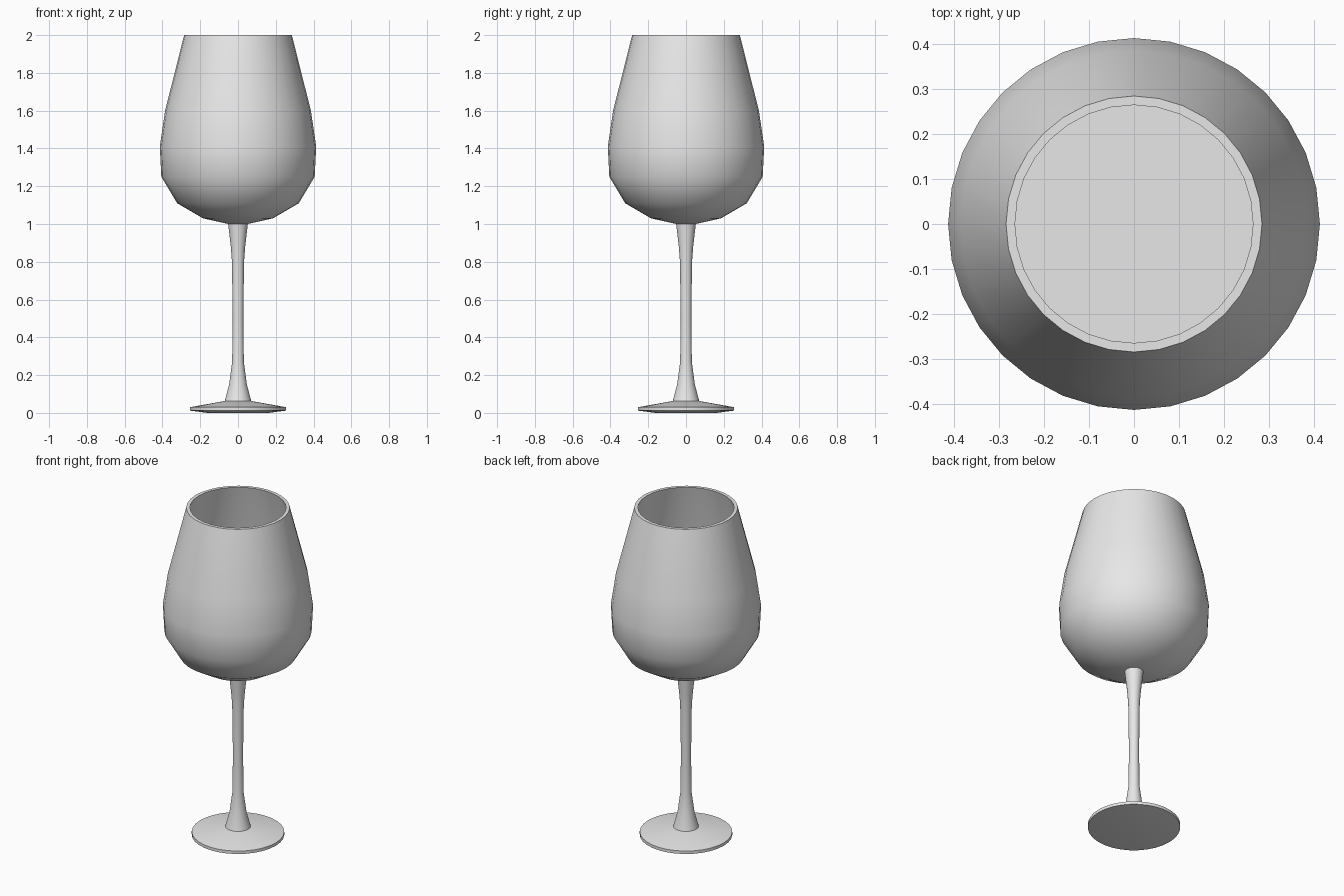
import bpy, math

if "Cube" in bpy.data.objects:
    bpy.data.objects.remove(bpy.data.objects["Cube"])

SIDES = 32

mat = bpy.data.materials.new("light_grey")
mat.diffuse_color = (0.8, 0.8, 0.8, 1)
mat.use_nodes = True
mat.node_tree.nodes["Principled BSDF"].inputs["Base Color"].default_value = mat.diffuse_color


def lathe(name, profile, angle):
    """Revolve (radius, height) points around z; radius 0 makes a pole vertex."""
    verts, faces, rings = [], [], []
    for r, z in profile:
        n = 1 if r == 0 else SIDES
        rings.append(range(len(verts), len(verts) + n))
        for i in range(n):
            a = 2 * math.pi * i / SIDES
            verts.append((r * math.cos(a), r * math.sin(a), z))
    for lo, hi in zip(rings, rings[1:]):
        for i in range(SIDES):
            j = (i + 1) % SIDES
            if len(lo) == 1:
                faces.append((lo[0], hi[j], hi[i]))
            elif len(hi) == 1:
                faces.append((lo[i], lo[j], hi[0]))
            else:
                faces.append((lo[i], lo[j], hi[j], hi[i]))
    mesh = bpy.data.meshes.new(name)
    mesh.from_pydata(verts, [], faces)
    mesh.materials.append(mat)
    obj = bpy.data.objects.new(name, mesh)
    bpy.context.collection.objects.link(obj)
    bpy.ops.object.select_all(action='DESELECT')
    obj.select_set(True)
    bpy.context.view_layer.objects.active = obj
    bpy.ops.object.shade_smooth_by_angle(angle=math.radians(angle))
    return obj


# Foot: thin disc with a gently sloping top
lathe("foot", [(0, 0), (0.16, 0), (0.255, 0.012), (0.255, 0.03),
               (0.07, 0.063), (0, 0.063)], 30)

# Stem: flared at both ends
lathe("stem", [(0.07, 0.063), (0.047, 0.15), (0.031, 0.27), (0.028, 0.5),
               (0.032, 0.8), (0.038, 0.88), (0.052, 1.0)], 30)

# Bowl: outer wall, rim, inner wall and flat inner floor
lathe("bowl", [(0, 1.0), (0.05, 1.0), (0.185, 1.03), (0.322, 1.11),
               (0.406, 1.25), (0.414, 1.41), (0.386, 1.6), (0.285, 2.0),
               (0.265, 2.0), (0.366, 1.6), (0.394, 1.41), (0.386, 1.26),
               (0.31, 1.13), (0, 1.13)], 40)
